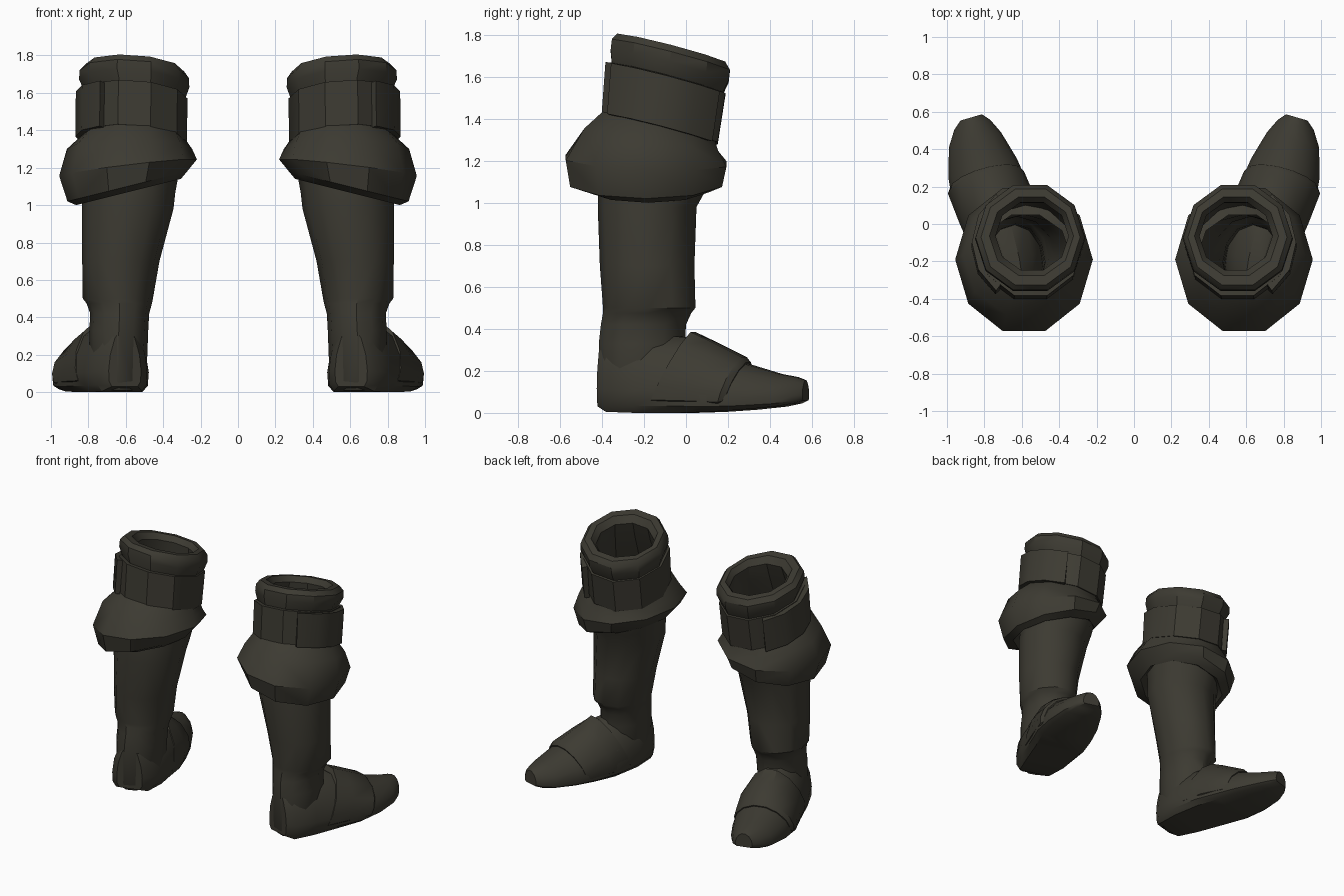
import bpy, bmesh, math
from mathutils import Vector

cube = bpy.data.objects.get("Cube")
if cube:
    bpy.data.objects.remove(cube)

leather = bpy.data.materials.new("dark olive leather")
leather.use_nodes = True
colour = (0.046, 0.043, 0.032, 1)
leather.diffuse_color = colour
bsdf = leather.node_tree.nodes["Principled BSDF"]
bsdf.inputs["Base Color"].default_value = colour
bsdf.inputs["Roughness"].default_value = 0.9


def ring(cx, cy, cz, rx, ry, tx=0, ty=0, n=12, arc=(0, 360)):
    """Elliptical ring whose plane slopes by tx and ty; arc limits it to an open strip."""
    full = arc[1] - arc[0] == 360
    pts = []
    for i in range(n):
        a = math.radians(arc[0] + (arc[1] - arc[0]) * i / (n if full else n - 1))
        x, y = rx * math.cos(a), ry * math.sin(a)
        pts.append(Vector((cx + x, cy + y, cz + tx * x + ty * y)))
    return pts


def box_ring(x0, x1, y0, y1, z):
    return ring((x0 + x1) / 2, (y0 + y1) / 2, z, (x1 - x0) / 2, (y1 - y0) / 2)


# Foot cross-section: half outline as (share of half width, share of height)
DOME = [(0.8, 0), (0.97, 0.09), (1, 0.28), (0.9, 0.55), (0.62, 0.83), (0.22, 1)]
TURN = math.radians(16)


def section(cx, cy, half, low, top, lean=0):
    outline = DOME + [(-u, v) for u, v in reversed(DOME)]
    pts = []
    for u, v in outline:
        side, along = u * half, lean * v
        pts.append(Vector((cx + side * math.cos(TURN) + along * math.sin(TURN),
                           cy - side * math.sin(TURN) + along * math.cos(TURN),
                           low + v * (top - low))))
    return pts


def loft(name, rings, caps=False, closed=True, loop=False):
    """Skin the rings for the left boot and mirror them for the right one."""
    for side, label in ((1, "left"), (-1, "right")):
        bm = bmesh.new()
        rows = [[bm.verts.new((p.x * side, p.y, p.z)) for p in r] for r in rings]
        n = len(rows[0])
        pairs = list(zip(rows, rows[1:])) + ([(rows[-1], rows[0])] if loop else [])
        for a, b in pairs:
            for i in range(n if closed else n - 1):
                j = (i + 1) % n
                bm.faces.new((a[i], a[j], b[j], b[i]))
        if caps:
            bm.faces.new(rows[0])
            bm.faces.new(rows[-1])
        if not closed:
            for k in (0, -1):
                bm.faces.new([r[k] for r in rows])
        bmesh.ops.recalc_face_normals(bm, faces=bm.faces)
        mesh = bpy.data.meshes.new(f"{label}_{name}")
        bm.to_mesh(mesh)
        bm.free()
        mesh.materials.append(leather)
        mesh.polygons.foreach_set("use_smooth", [True] * len(mesh.polygons))
        mesh.set_sharp_from_angle(angle=math.radians(35))
        bpy.context.collection.objects.link(bpy.data.objects.new(mesh.name, mesh))


# Foot, from heel to toe
loft("foot", [
    section(0.605, -0.40, 0.09, 0.03, 0.34),
    section(0.62, -0.35, 0.14, 0.005, 0.38),
    section(0.65, -0.20, 0.18, 0, 0.38),
    section(0.705, 0.0, 0.205, 0, 0.36),
    section(0.765, 0.15, 0.21, 0.005, 0.28),
    section(0.81, 0.30, 0.19, 0.015, 0.23),
    section(0.85, 0.45, 0.145, 0.03, 0.185),
    section(0.865, 0.53, 0.10, 0.045, 0.17),
    section(0.87, 0.57, 0.06, 0.06, 0.155),
], caps=True)

# Raised instep guard
loft("instep_guard", [
    section(0.67, -0.13, 0.195, 0.03, 0.385, 0.17),
    section(0.72, 0.04, 0.215, 0.03, 0.34, 0.09),
    section(0.785, 0.20, 0.212, 0.03, 0.265, 0.08),
    section(0.79, 0.23, 0.195, 0.04, 0.24, 0.07),
], caps=True)

# Boot shaft with an overhanging shin panel above the ankle
loft("shaft", [
    box_ring(0.52, 0.76, -0.39, -0.06, 0.01),
    box_ring(0.49, 0.79, -0.415, -0.03, 0.06),
    box_ring(0.48, 0.795, -0.415, -0.005, 0.33),
    box_ring(0.475, 0.79, -0.405, 0.0, 0.42),
    box_ring(0.46, 0.81, -0.395, 0.025, 0.475),
    box_ring(0.455, 0.83, -0.395, 0.045, 0.50),
    box_ring(0.42, 0.833, -0.41, 0.04, 0.70),
    box_ring(0.345, 0.835, -0.42, 0.05, 0.98),
    box_ring(0.335, 0.83, -0.42, 0.10, 1.07),
    box_ring(0.31, 0.83, -0.41, 0.13, 1.20),
    box_ring(0.30, 0.83, -0.40, 0.14, 1.27),
])

# Puffed ruff below the cuff
loft("ruff", [
    ring(0.56, -0.13, 1.365, 0.275, 0.28, 0.03, -0.25, n=10),
    ring(0.58, -0.165, 1.30, 0.335, 0.335, 0, -0.17, n=10),
    ring(0.588, -0.19, 1.20, 0.368, 0.402, -0.12, -0.04, n=10),
    ring(0.592, -0.19, 1.10, 0.32, 0.38, -0.25, 0, n=10),
    ring(0.585, -0.18, 1.07, 0.28, 0.30, -0.25, 0, n=10),
    ring(0.58, -0.17, 1.11, 0.24, 0.23, -0.2, 0, n=10),
])

# Hollow cuff band
SLOPE = dict(tx=0.07, ty=-0.26)
loft("cuff_band", [
    ring(0.555, -0.125, 1.355, 0.282, 0.29, n=10, **SLOPE),
    ring(0.552, -0.098, 1.59, 0.282, 0.30, n=10, **SLOPE),
    ring(0.552, -0.095, 1.595, 0.25, 0.26, n=10, **SLOPE),
    ring(0.555, -0.125, 1.35, 0.25, 0.25, n=10, **SLOPE),
], loop=True)

# Overlapping strap plate on the outer side of the band
PLATE = dict(n=5, arc=(-54, 54), **SLOPE)
loft("cuff_plate", [
    ring(0.555, -0.125, 1.345, 0.315, 0.31, **PLATE),
    ring(0.552, -0.098, 1.585, 0.315, 0.32, **PLATE),
    ring(0.552, -0.098, 1.585, 0.275, 0.28, **PLATE),
    ring(0.555, -0.125, 1.345, 0.275, 0.28, **PLATE),
], closed=False, loop=True)

# Rolled top rim and the lining inside it
loft("rolled_rim", [
    ring(0.55, -0.09, 1.58, 0.265, 0.275, n=10, **SLOPE),
    ring(0.555, -0.078, 1.65, 0.295, 0.295, n=10, **SLOPE),
    ring(0.555, -0.072, 1.70, 0.292, 0.295, n=10, **SLOPE),
    ring(0.553, -0.07, 1.733, 0.265, 0.27, n=10, **SLOPE),
    ring(0.548, -0.065, 1.733, 0.225, 0.22, n=10, **SLOPE),
    ring(0.545, -0.065, 1.69, 0.195, 0.19, n=10, **SLOPE),
    ring(0.55, -0.08, 1.58, 0.21, 0.21, n=10, **SLOPE),
    ring(0.555, -0.12, 1.38, 0.25, 0.25, n=10, **SLOPE),
])
